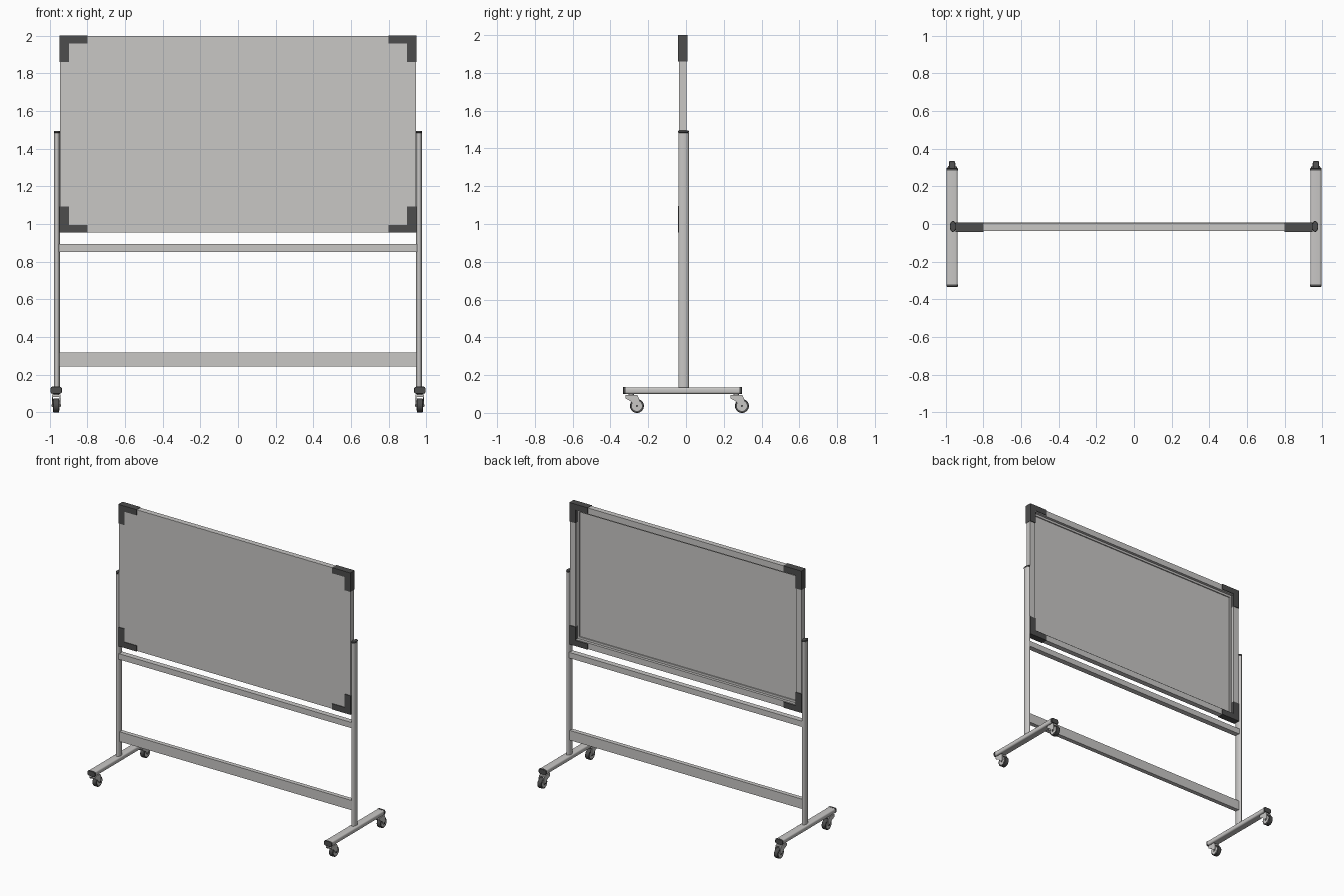
import bpy, bmesh, math
from mathutils import Vector

if "Cube" in bpy.data.objects:
    bpy.data.objects.remove(bpy.data.objects["Cube"])


def material(name, r, g, b):
    m = bpy.data.materials.new(name)
    m.diffuse_color = (r, g, b, 1)
    m.use_nodes = True
    m.node_tree.nodes["Principled BSDF"].inputs["Base Color"].default_value = m.diffuse_color
    return m


GREY = material("light_grey_metal", 0.58, 0.57, 0.56)
DARK = material("dark_grey_plastic", 0.075, 0.075, 0.075)


def extrude(name, pts, axis, a, b, mat, bevel=0.0, smooth=False):
    """Extrude a 2D profile along an axis from a to b."""
    place = {'x': lambda p, t: (t, p[0], p[1]),
             'y': lambda p, t: (p[0], t, p[1]),
             'z': lambda p, t: (p[0], p[1], t)}[axis]
    bm = bmesh.new()
    face = bm.faces.new([bm.verts.new(place(p, a)) for p in pts])
    res = bmesh.ops.extrude_face_region(bm, geom=[face])
    moved = [v for v in res['geom'] if isinstance(v, bmesh.types.BMVert)]
    bmesh.ops.translate(bm, verts=moved, vec=Vector(place((0, 0), b - a)))
    bmesh.ops.recalc_face_normals(bm, faces=bm.faces)
    me = bpy.data.meshes.new(name)
    bm.to_mesh(me)
    bm.free()
    me.materials.append(mat)
    ob = bpy.data.objects.new(name, me)
    bpy.context.collection.objects.link(ob)
    if bevel:
        mod = ob.modifiers.new("bevel", 'BEVEL')
        mod.width, mod.segments = bevel, 2
    if smooth:
        bpy.ops.object.select_all(action='DESELECT')
        ob.select_set(True)
        bpy.context.view_layer.objects.active = ob
        bpy.ops.object.shade_smooth_by_angle(angle=math.radians(35))
    return ob


def rect(u0, u1, v0, v1):
    return [(u0, v0), (u1, v0), (u1, v1), (u0, v1)]


def box(name, x, y, z, mat, bevel=0.0):
    return extrude(name, rect(*x, *y), 'z', z[0], z[1], mat, bevel)


def ellipse(cu, cv, ru, rv, n=32):
    return [(cu + ru * math.cos(math.tau * i / n),
             cv + rv * math.sin(math.tau * i / n)) for i in range(n)]


def round_rect(cu, cv, w, h, r, n=5):
    pts = []
    for k, (su, sv) in enumerate([(1, 1), (-1, 1), (-1, -1), (1, -1)]):
        for i in range(n):
            t = math.pi / 2 * (k + i / (n - 1))
            pts.append((cu + su * (w / 2 - r) + r * math.cos(t),
                        cv + sv * (h / 2 - r) + r * math.sin(t)))
    return pts


# Board: front sheet with a rail frame standing behind it
W, Z0, Z1 = 0.945, 0.956, 1.997
YF, YB = -0.038, 0.002
box("board_panel", (-W + 0.001, W - 0.001), (YF, -0.026), (Z0 + 0.001, Z1 - 0.001), GREY)


def ring(name, inset, width, y0, y1):
    x, b, t = W - inset, Z0 + inset, Z1 - inset
    box(name + "_top", (-x, x), (y0, y1), (t - width, t), GREY)
    box(name + "_bottom", (-x, x), (y0, y1), (b, b + width), GREY)
    for s, side in ((-1, "left"), (1, "right")):
        xs = sorted((s * x, s * (x - width)))
        box(f"{name}_{side}", xs, (y0, y1), (b + width, t - width), GREY)


ring("board_frame", 0.0, 0.045, YF + 0.001, YB)
ring("board_inner_rim", 0.045, 0.016, -0.027, -0.018)

# Dark L-shaped corner guards
for s, side in ((-1, "left"), (1, "right")):
    for d, level, zc in ((1, "bottom", Z0 - 0.002), (-1, "top", 2.0)):
        shape = [(0, 0), (0.148, 0), (0.148, 0.042), (0.049, 0.042),
                 (0.049, 0.14), (0, 0.14)]
        pts = [(s * (0.947 - u), zc + d * v) for u, v in shape]
        extrude(f"corner_guard_{level}_{side}", pts, 'y', -0.043, 0.007, DARK)

# Cross bars between the posts
box("upper_cross_bar", (-0.95, 0.95), (-0.033, 0.007), (0.852, 0.894), GREY)
box("lower_cross_bar", (-0.95, 0.95), (-0.029, 0.003), (0.245, 0.317), GREY)


def caster(tag, cx, y):
    """Swivel caster, wheel trailing towards +y."""
    wy, wz = y + 0.030, 0.037
    extrude(f"caster_stem_{tag}", ellipse(cx, y, 0.014, 0.014, 20), 'z',
            0.088, 0.103, GREY, smooth=True)
    box(f"caster_plate_{tag}", (cx - 0.022, cx + 0.022), (y - 0.030, y + 0.032),
        (0.082, 0.095), GREY, 0.003)
    fork = [(-0.030, 0.094), (0.032, 0.094), (0.042, 0.075), (0.042, 0.040),
            (0.034, 0.029), (0.024, 0.030), (0.004, 0.058), (-0.030, 0.076)]
    for s, side in ((-1, "left"), (1, "right")):
        a, b = cx + s * 0.0175, cx + s * 0.0225
        extrude(f"caster_fork_{side}_{tag}", [(y + u, v) for u, v in fork],
                'x', a, b, GREY)
        extrude(f"wheel_hub_{side}_{tag}", ellipse(wy, wz, 0.027, 0.027), 'x',
                cx + s * 0.010, cx + s * 0.0168, GREY, smooth=True)
    extrude(f"wheel_tyre_{tag}", ellipse(wy, wz, 0.037, 0.037), 'x',
            cx - 0.016, cx + 0.016, DARK, 0.003, True)
    extrude(f"wheel_axle_{tag}", ellipse(wy, wz, 0.006, 0.006, 12), 'x',
            cx - 0.0245, cx + 0.0245, DARK, smooth=True)


# Posts, feet, end caps and casters on both sides
for s, side in ((-1, "left"), (1, "right")):
    cx = s * 0.965
    px = s * 0.961
    extrude(f"post_{side}", ellipse(px, -0.013, 0.0155, 0.028), 'z',
            0.13, 1.483, GREY, smooth=True)
    extrude(f"post_cap_{side}", ellipse(px, -0.013, 0.0165, 0.029), 'z',
            1.483, 1.494, DARK, 0.003, True)
    extrude(f"foot_{side}", round_rect(cx, 0.118, 0.058, 0.035, 0.011), 'y',
            -0.321, 0.284, GREY, smooth=True)
    for name, a, b in (("front", -0.333, -0.320), ("back", 0.283, 0.296)):
        extrude(f"foot_cap_{name}_{side}", round_rect(cx, 0.118, 0.061, 0.038, 0.012),
                'y', a, b, DARK, 0.002, True)
    caster(f"front_{side}", cx, -0.290)
    caster(f"back_{side}", cx, 0.266)
